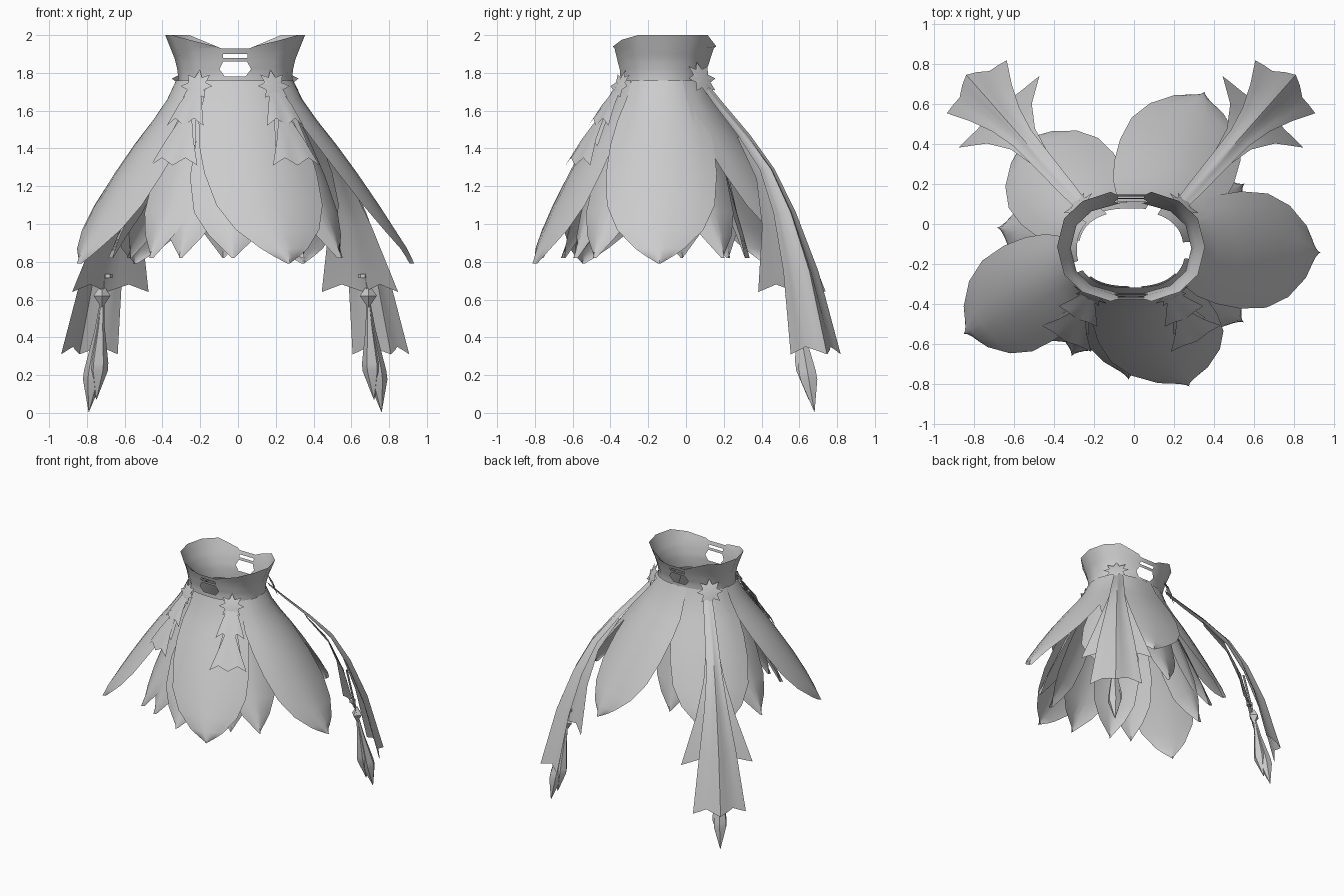
import bpy
from math import sin, cos, pi, radians, copysign
from mathutils import Vector

cube = bpy.data.objects.get("Cube")
if cube:
    bpy.data.objects.remove(cube)

# One plain cloth colour
cloth = bpy.data.materials.new("light_grey_cloth")
cloth.use_nodes = True
GREY = (0.6, 0.6, 0.6, 1)
cloth.diffuse_color = GREY
cloth.node_tree.nodes["Principled BSDF"].inputs["Base Color"].default_value = GREY

CX, CY = -0.015, -0.125      # middle of the waist
WA, WB = 0.31, 0.235         # waist half sizes
BOXY = 2.3                   # roundness of the waist outline


def make(name, verts, faces, angle=40):
    mesh = bpy.data.meshes.new(name)
    mesh.from_pydata(verts, [], faces)
    mesh.validate()
    mesh.materials.append(cloth)
    ob = bpy.data.objects.new(name, mesh)
    bpy.context.collection.objects.link(ob)
    bpy.ops.object.select_all(action="DESELECT")
    ob.select_set(True)
    bpy.context.view_layer.objects.active = ob
    bpy.ops.object.shade_smooth_by_angle(angle=radians(angle))
    return ob


def grid_faces(rows, cols, closed=False, skip=()):
    return [(r * cols + c, r * cols + (c + 1) % cols,
             (r + 1) * cols + (c + 1) % cols, (r + 1) * cols + c)
            for r in range(rows - 1) for c in range(cols if closed else cols - 1)
            if (r, c) not in skip]


def waist_radius(a):
    return (abs(cos(a) / WA) ** BOXY + abs(sin(a) / WB) ** BOXY) ** (-1 / BOXY)


def boxy(v):
    return copysign(abs(v) ** (2 / BOXY), v)


# Flared collar, open at front and back with laced bars across the gaps
def collar():
    quarter = [0, 27, 52, 79]
    angles = quarter + [180 - a for a in reversed(quarter)]
    angles += [a + 180 for a in angles[1:-1]]
    # height, half width, half depth, gap-edge angle
    rows = [(1.70, .308, .232, 80), (1.78, .302, .228, 82), (1.82, .307, .236, 77),
            (1.86, .316, .246, 81), (1.88, .322, .251, 81), (1.90, .33, .257, 81),
            (1.93, .342, .266, 80), (2.0, .37, .28, 77)]
    verts = []
    for i, (z, a, b, gap) in enumerate(rows):
        for ang in angles:
            up = sin(radians(ang))
            t = ang
            if ang % 180 in (79, 101):
                t = gap + ang - 79 if ang % 180 == 79 else ang + 79 - gap
            h = z
            if i == len(rows) - 1:
                h = 1.94 if abs(up) > .9 else 1.975 if up < -.7 else 2.0
            t = radians(t)
            verts.append((CX + a * boxy(cos(t)), CY + .04 * (z - 1.7) + b * boxy(sin(t)), h))
    gaps = [c for c, a in enumerate(angles) if a in (79, 259)]
    skip = {(r, c) for r in (1, 2, 4, 6) for c in gaps}
    make("collar", verts, grid_faces(len(rows), len(angles), True, skip))


# Petal curving out from the waist: rows of (height, flare, half width)
OUTER = [(1.76, .005, .19), (1.66, .08, .22), (1.55, .2, .27), (1.42, .36, .305),
         (1.27, .53, .32), (1.1, .71, .305), (.97, .84, .24), (.87, .94, .135),
         (.83, .97, .075), (.79, 1, .005)]
INNER = [(1.7, -.05, .11), (1.45, .28, .17), (1.25, .52, .2), (1.06, .73, .18),
         (.94, .87, .11), (.82, 1, .005)]


def petal(name, degrees, flare, shape, inset=0.0, width=1.0, skew=0.0):
    cols, verts = 9, []
    for z, g, w in shape:
        mid = radians(degrees + skew * g)
        for c in range(cols):
            s = 2 * c / (cols - 1) - 1
            rho = waist_radius(mid) + g * flare
            a = mid + s * w * width / rho
            rho = waist_radius(a) + g * flare - inset - .025 * abs(s) * g
            verts.append((CX + rho * cos(a), CY + rho * sin(a), z))
    make(name, verts, grid_faces(len(shape), cols))


# Softly folded ribbon falling outward: path of (distance, height, half width)
def ribbon(name, start, degrees, path, bulge, jag, side):
    cols, verts = 9, []
    a = radians(degrees)
    last = len(path) - 1
    for i, (d, z, w) in enumerate(path):
        t = (i / last) ** 1.5
        for c in range(cols):
            s = 2 * c / (cols - 1) - 1
            out = d + bulge * t * (cos(.5 * pi * s) + .25 * cos(2 * pi * s))
            x = start[0] + out * cos(a) - s * w * sin(a)
            y = start[1] + out * sin(a) + s * w * cos(a)
            drop = jag * cos(2 * pi * s) if i == last else 0
            verts.append((CX + side * x, y, z - drop))
    make(name, verts, grid_faces(len(path), cols), 35)


# Eight-pointed flat flower
def star(name, pos, degrees, tilt, size, side):
    a, e = radians(degrees), radians(tilt)
    n = Vector((cos(a) * cos(e), sin(a) * cos(e), sin(e)))
    u = Vector((-sin(a), cos(a), 0))
    v = n.cross(u)
    p = Vector(pos)
    pts = [p + n * .012]
    for k in range(16):
        r = size if k % 2 == 0 else size * .58
        t = pi * k / 8
        pts.append(p + u * r * cos(t) + v * r * sin(t))
    verts = [(CX + side * q.x, q.y, q.z) for q in pts]
    make(name, verts, [(0, k + 1, (k + 1) % 16 + 1) for k in range(16)], 50)


# Faceted spindle between two points: profile of (fraction, radius)
def spindle(name, top, end, profile, side, sides=6):
    p, q = Vector(top), Vector(end)
    verts = []
    for f, r in profile:
        m = p.lerp(q, f)
        for k in range(sides):
            t = 2 * pi * k / sides
            verts.append((CX + side * (m.x + r * cos(t)), m.y + r * sin(t), m.z))
    make(name, verts, grid_faces(len(profile), sides, True), 30)


collar()

# Big petals: direction, flare, width, sideways drift of the tip
big = [(-80, .5, 1, 13), (0, .645, 1, -1), (63, .62, 1, 2), (134, .51, 1, 0), (201, .64, .9, 6)]
for i, (deg, flare, width, skew) in enumerate(big):
    petal(f"outer_petal_{i + 1}", deg, flare, OUTER, .006 * (i % 2), width, skew)

# Smaller petals showing in the gaps: direction, flare, width
small = [(-33, .4, 1), (-52, .36, .9), (-91, .44, 1.25), (-119, .39, 1), (-134, .4, .9),
         (30, .39, 1), (98, .25, 1), (148, .41, 1), (171, .39, 1)]
for i, (deg, flare, width) in enumerate(small):
    petal(f"inner_petal_{i + 1}", deg, flare, INNER, .02 + .01 * (i % 2), width)

LONG = [(0, 1.76, .03), (.12, 1.64, .04), (.3, 1.47, .05), (.46, 1.29, .06),
        (.58, 1.06, .09), (.69, .75, .14), (.79, .33, .2)]
SHORT = [(.29, 1.46, .04), (.46, 1.24, .08), (.56, .99, .15), (.635, .66, .27)]
TIERS = [[(.12, 1.57, .03), (.195, 1.45, .08), (.26, 1.33, .14)],
         [(.05, 1.65, .03), (.13, 1.53, .06), (.19, 1.43, .09)],
         [(.02, 1.72, .03), (.08, 1.63, .07), (.135, 1.54, .11)]]
DROP = [(0, .012), (.25, .022), (.62, .052), (.7, .052), (1, .001)]

for side, word in ((1, "left"), (-1, "right")):
    # Back sash
    back = (.235, .08)
    ribbon(f"{word}_sash_long", back, 48.5, LONG, .08, .02, side)
    ribbon(f"{word}_sash_short", back, 48.5, SHORT, .03, .02, side)
    star(f"{word}_back_flower", (.265, .085, 1.77), 45, 25, .1, side)
    # Front layered ribbons
    for i, tier in enumerate(TIERS):
        ribbon(f"{word}_front_ribbon_{i + 1}", (.2, -.34), -62, tier, .015, .02, side)
    star(f"{word}_front_flower", (.205, -.355, 1.73), -62, 25, .095, side)
    # Tassel hanging inside the sash
    bead = (.705, .57, .62)
    spindle(f"{word}_tassel_cord", (.66, .5, 1.0), bead, [(0, .008), (1, .008)], side)
    spindle(f"{word}_tassel_ring", (.675, .555, .735), (.675, .555, .715),
            [(0, .001), (0, .025), (1, .025), (1, .001)], side)
    spindle(f"{word}_tassel_bead", (.705, .57, .68), (.705, .57, .56),
            [(0, .005), (.5, .045), (1, .005)], side, 4)
    spindle(f"{word}_tassel_drop_1", (.705, .58, .58), (.775, .68, .005), DROP, side)
    spindle(f"{word}_tassel_drop_2", (.705, .58, .58), (.735, .65, .07), DROP, side)
